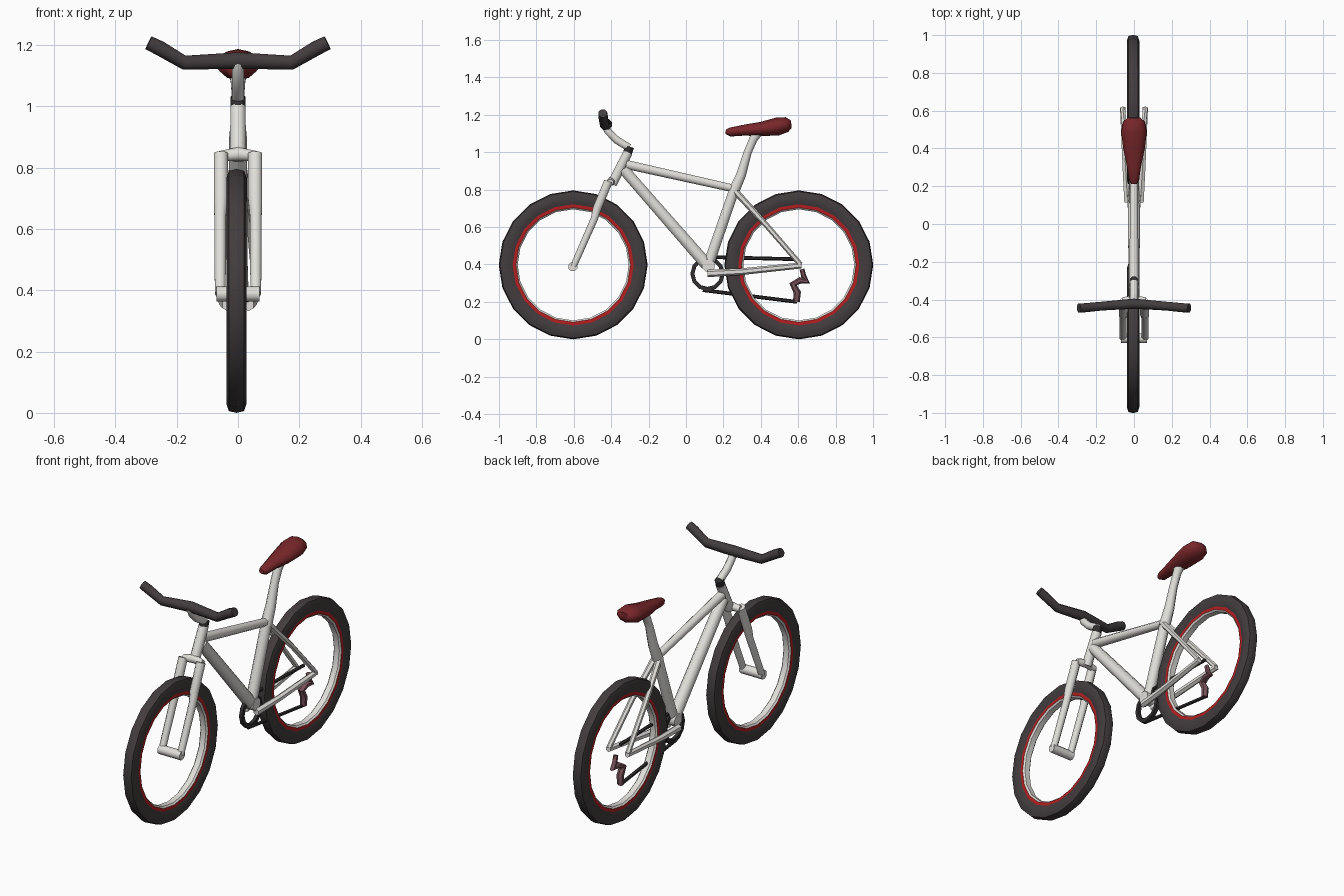
import bpy, bmesh, math
from mathutils import Vector


def material(name, rgb):
    m = bpy.data.materials.new(name)
    m.diffuse_color = (*rgb, 1)
    return m


WHITE = material("frame white", (0.76, 0.74, 0.70))
BLACK = material("tyre charcoal", (0.055, 0.045, 0.047))
DARK = material("chain black", (0.03, 0.026, 0.028))
RED = material("rim red", (0.46, 0.013, 0.015))
MAROON = material("seat maroon", (0.19, 0.02, 0.023))
MAUVE = material("derailleur mauve", (0.19, 0.085, 0.10))


def finish(name, bm, mats, angle=50):
    bmesh.ops.recalc_face_normals(bm, faces=bm.faces)
    me = bpy.data.meshes.new(name)
    bm.to_mesh(me)
    bm.free()
    ob = bpy.data.objects.new(name, me)
    bpy.context.collection.objects.link(ob)
    for m in mats:
        me.materials.append(m)
    bpy.ops.object.select_all(action='DESELECT')
    ob.select_set(True)
    bpy.context.view_layer.objects.active = ob
    bpy.ops.object.shade_smooth_by_angle(angle=math.radians(angle))
    return ob


def tube(name, pts, radii, mat, sides=8):
    """Sweep a circle (or an ellipse, given (side, up) radii) along points."""
    pts = [Vector(p) for p in pts]
    if not isinstance(radii, list):
        radii = [radii] * len(pts)
    bm = bmesh.new()
    rings = []
    for i, p in enumerate(pts):
        t = (pts[min(i + 1, len(pts) - 1)] - pts[max(i - 1, 0)]).normalized()
        side = Vector((0, 0, 1)) if abs(t.x) > 0.7 else Vector((1, 0, 0))
        side = (side - t * side.dot(t)).normalized()
        up = t.cross(side)
        r = radii[i]
        a, b = r if isinstance(r, tuple) else (r, r)
        rings.append([bm.verts.new(p + side * a * math.cos(k) + up * b * math.sin(k))
                      for k in (2 * math.pi * (j + 0.5) / sides for j in range(sides))])
    for q, w in zip(rings, rings[1:]):
        for j in range(sides):
            n = (j + 1) % sides
            bm.faces.new((q[j], q[n], w[n], w[j]))
    bm.faces.new(rings[0])
    bm.faces.new(rings[-1])
    return finish(name, bm, [mat])


def lathe(name, centre, profile, mats, rule=lambda k: 0, segs=20, angle=50):
    """Spin a closed (x, radius) profile about the x axis."""
    bm = bmesh.new()
    c = Vector(centre)
    rings = []
    for s in range(segs):
        a = 2 * math.pi * s / segs
        rings.append([bm.verts.new(c + Vector((x, r * math.sin(a), r * math.cos(a))))
                      for x, r in profile])
    n = len(profile)
    for s in range(segs):
        q, w = rings[s], rings[(s + 1) % segs]
        for k in range(n):
            f = bm.faces.new((q[k], q[(k + 1) % n], w[(k + 1) % n], w[k]))
            f.material_index = rule(k)
    return finish(name, bm, mats, angle)


# Wheels: tyre plus a white rim with red side walls
tyre = [(-0.024, 0.322), (-0.032, 0.345), (-0.033, 0.368), (-0.025, 0.392), (0, 0.398),
        (0.025, 0.392), (0.033, 0.368), (0.032, 0.345), (0.024, 0.322)]
rim = [(-0.025, 0.333), (-0.024, 0.306), (-0.016, 0.297),
       (0.016, 0.297), (0.024, 0.306), (0.025, 0.333)]
for label, y in (("front", -0.603), ("rear", 0.603)):
    c = (-0.005, y, 0.398)
    lathe(label + "_tyre", c, tyre, [BLACK])
    lathe(label + "_rim", c, rim, [WHITE, RED], lambda k: 1 if k in (0, 4) else 0, angle=35)

# Main frame
tube("head_tube", [(0, -0.395, 0.83), (0, -0.31, 1.0)], [0.028, 0.027], WHITE)
tube("top_tube", [(0, -0.32, 0.935), (0, 0.26, 0.805)], [0.026, 0.022], WHITE)
tube("down_tube", [(0, -0.335, 0.91), (0, 0.11, 0.40)], [0.031, 0.035], WHITE)
tube("seat_tube", [(0, 0.12, 0.40), (0, 0.265, 0.82)], [0.031, 0.029], WHITE)
tube("bottom_bracket", [(-0.035, 0.12, 0.395), (0.035, 0.12, 0.395)], 0.036, WHITE)
tube("seat_post", [(0, 0.255, 0.79), (0, 0.295, 0.88), (0, 0.33, 1.0), (0, 0.36, 1.07),
                   (0, 0.385, 1.11)], [0.032, 0.028, 0.023, 0.024, 0.03], WHITE)

# Paired stays and fork legs
for s, label in ((-1, "left"), (1, "right")):
    tube(label + "_seat_stay", [(s * 0.014, 0.265, 0.79), (s * 0.042, 0.43, 0.61),
                                (s * 0.06, 0.612, 0.40)], [0.018, 0.015, 0.014], WHITE, 6)
    tube(label + "_chain_stay", [(s * 0.034, 0.115, 0.352), (s * 0.045, 0.3, 0.362),
                                 (s * 0.06, 0.617, 0.395)], [0.02, 0.018, 0.016], WHITE, 6)
    tube(label + "_fork_leg", [(s * 0.056, -0.415, 0.845), (s * 0.056, -0.475, 0.70),
                               (s * 0.058, -0.49, 0.645), (s * 0.058, -0.602, 0.39)],
         [0.025, 0.025, 0.021, 0.019], WHITE)
tube("fork_axle", [(-0.07, -0.605, 0.388), (0.07, -0.605, 0.388)], 0.026, WHITE)
tube("fork_crown", [(-0.06, -0.405, 0.838), (0, -0.398, 0.845), (0.06, -0.405, 0.838)],
     [0.018, 0.024, 0.018], WHITE)

# Headset collar, stem and handlebar
tube("headset_collar", [(0, -0.317, 0.985), (0, -0.301, 1.03)], 0.026, DARK)
tube("stem", [(0, -0.305, 1.025), (0, -0.37, 1.065), (0, -0.42, 1.115), (0, -0.43, 1.145)],
     [0.022, 0.022, 0.021, 0.021], WHITE)
tube("handlebar", [(-0.292, -0.445, 1.208), (-0.255, -0.443, 1.19), (-0.175, -0.435, 1.143),
                   (0, -0.422, 1.15), (0.175, -0.435, 1.143), (0.255, -0.443, 1.19),
                   (0.292, -0.445, 1.208)],
     [0.025, 0.026, 0.025, 0.029, 0.025, 0.026, 0.025], BLACK)

# Seat: elliptical sections from nose to tail
tube("seat", [(0, 0.212, 1.11), (0, 0.235, 1.108), (0, 0.31, 1.118), (0, 0.40, 1.124),
              (0, 0.49, 1.138), (0, 0.54, 1.148), (0, 0.563, 1.15)],
     [(0.015, 0.012), (0.028, 0.024), (0.04, 0.029), (0.06, 0.038),
      (0.071, 0.048), (0.06, 0.04), (0.035, 0.02)], MAROON, 10)

# Drive train
lathe("chainring", (0, 0.115, 0.35), [(-0.01, 0.092), (0.01, 0.092), (0.01, 0.07), (-0.01, 0.07)],
      [DARK], segs=12)
tube("chain_top", [(0, 0.12, 0.44), (0, 0.595, 0.428)], 0.01, DARK, 6)
tube("chain_bottom", [(0, 0.09, 0.263), (0, 0.595, 0.2)], 0.01, DARK, 6)
tube("derailleur", [(0.01, 0.62, 0.375), (0.01, 0.63, 0.335), (0.01, 0.652, 0.31),
                    (0.005, 0.61, 0.315), (0, 0.572, 0.295), (0, 0.595, 0.25),
                    (0, 0.59, 0.2)],
     [0.013, 0.014, 0.015, 0.018, 0.02, 0.02, 0.018], MAUVE, 6)
